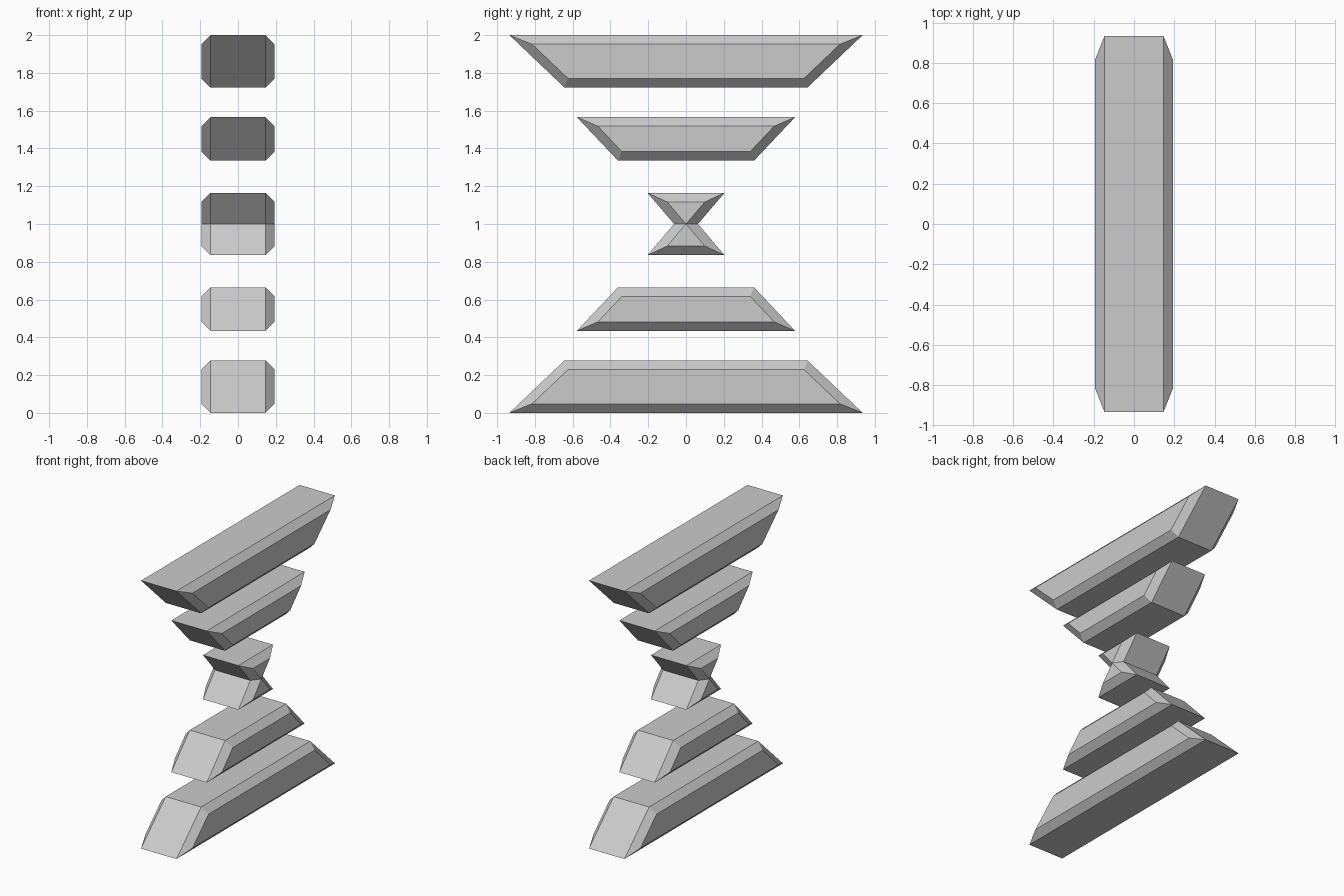
import bpy, bmesh
from mathutils import Vector

if "Cube" in bpy.data.objects:
    bpy.data.objects.remove(bpy.data.objects["Cube"])

HALF_X = 0.194   # half width of every bar
BEVEL = 0.048    # chamfer along both long sides


def inset(points, d):
    """Mitred inward offset of a counter-clockwise outline."""
    result = []
    for i, p in enumerate(points):
        a = (p - points[i - 1]).normalized()
        b = (points[(i + 1) % len(points)] - p).normalized()
        n1, n2 = Vector((-a.y, a.x)), Vector((-b.y, b.x))
        result.append(p + (n1 + n2) * d / (1 + n1.dot(n2)))
    return result


def bevelled_bar(name, levels):
    """Side outline from (z, half length) levels, extruded in x with chamfers."""
    outer = [Vector((h, z)) for z, h in levels]
    outer += [Vector((-h, z)) for z, h in reversed(levels)]
    inner = inset(outer, BEVEL)
    n = len(outer)
    bm = bmesh.new()
    sections = ((-HALF_X, inner), (BEVEL - HALF_X, outer),
                (HALF_X - BEVEL, outer), (HALF_X, inner))
    rings = [[bm.verts.new((x, p.x, p.y)) for p in pts] for x, pts in sections]
    for r, s in zip(rings, rings[1:]):
        for i in range(n):
            j = (i + 1) % n
            bm.faces.new((r[i], r[j], s[j], s[i]))
    # side caps, one quad per pair of levels
    for r in (rings[0], rings[-1]):
        for i in range(len(levels) - 1):
            bm.faces.new((r[i], r[i + 1], r[n - 2 - i], r[n - 1 - i]))
    # the waist of the centre piece closes to a point
    bmesh.ops.remove_doubles(bm, verts=bm.verts[:], dist=0.004)
    bmesh.ops.recalc_face_normals(bm, faces=bm.faces[:])
    mesh = bpy.data.meshes.new(name)
    bm.to_mesh(mesh)
    bm.free()
    obj = bpy.data.objects.new(name, mesh)
    bpy.context.collection.objects.link(obj)


# Tapered bars, with mirrored copies above the middle
for name, levels in (("outer_bar", [(0.0, 0.935), (0.277, 0.644)]),
                     ("inner_bar", [(0.434, 0.578), (0.665, 0.36)])):
    bevelled_bar("lower_" + name, levels)
    bevelled_bar("upper_" + name, [(2 - z, h) for z, h in reversed(levels)])

# Hourglass centre piece
bevelled_bar("hourglass_centre", [(0.835, 0.204), (1.0, 0.0632), (1.165, 0.204)])
